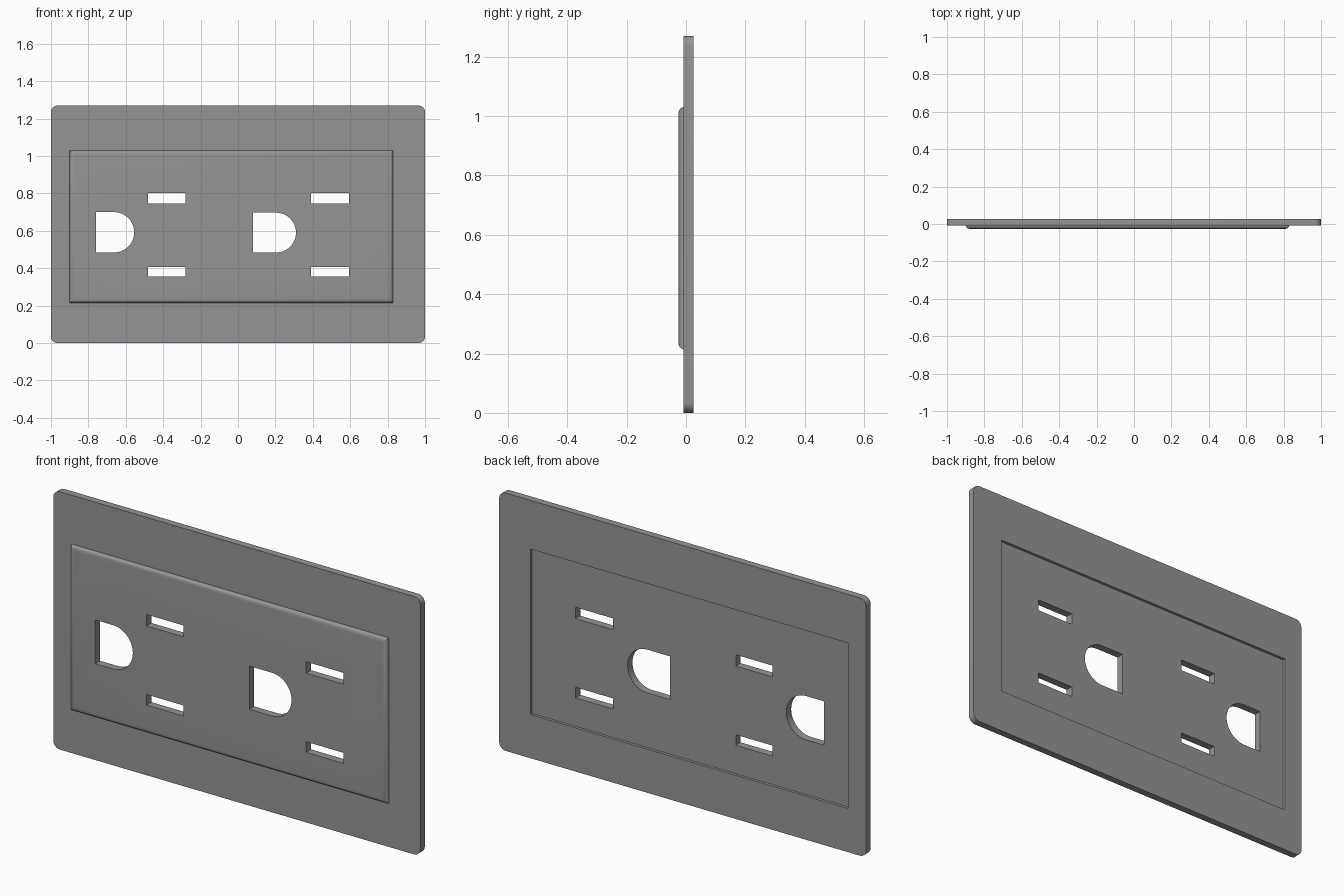
import bpy, bmesh
from math import pi, cos, sin

cube = bpy.data.objects.get("Cube")
if cube:
    bpy.data.objects.remove(cube, do_unlink=True)

grey = bpy.data.materials.new("plain_grey")
grey.use_nodes = True
COLOUR = (0.3, 0.3, 0.3, 1)
grey.diffuse_color = COLOUR
grey.node_tree.nodes["Principled BSDF"].inputs["Base Color"].default_value = COLOUR


def loft(name, rings):
    """Closed solid through (y, outline) rings, front to back."""
    bm = bmesh.new()
    loops = [[bm.verts.new((x, y, z)) for x, z in pts] for y, pts in rings]
    for a, b in zip(loops, loops[1:]):
        for i in range(len(a)):
            j = (i + 1) % len(a)
            bm.faces.new((a[i], a[j], b[j], b[i]))
    bm.faces.new(loops[0])
    bm.faces.new(loops[-1][::-1])
    bmesh.ops.recalc_face_normals(bm, faces=bm.faces[:])
    mesh = bpy.data.meshes.new(name)
    bm.to_mesh(mesh)
    bm.free()
    mesh.materials.append(grey)
    obj = bpy.data.objects.new(name, mesh)
    bpy.context.collection.objects.link(obj)
    return obj


def arc(cx, cz, r, start, end, steps):
    angles = [start + (end - start) * i / steps for i in range(steps + 1)]
    return [(cx + r * cos(a), cz + r * sin(a)) for a in angles]


def rect(x0, x1, z0, z1, inset=0):
    x0, x1, z0, z1 = x0 + inset, x1 - inset, z0 + inset, z1 - inset
    return [(x0, z0), (x1, z0), (x1, z1), (x0, z1)]


def rounded_rect(x0, x1, z0, z1, r):
    corners = [(x1 - r, z1 - r), (x0 + r, z1 - r), (x0 + r, z0 + r), (x1 - r, z0 + r)]
    return [p for k, (x, z) in enumerate(corners)
            for p in arc(x, z, r, k * pi / 2, (k + 1) * pi / 2, 6)]


def d_shape(x0, x1, z0, z1):
    r = (z1 - z0) / 2
    return [(x0, z1), (x0, z0)] + arc(x1 - r, z0 + r, r, -pi / 2, pi / 2, 24)


def cut(obj, outlines):
    """Cut straight holes through the object, then drop the cutters."""
    cutters = [loft("cutter", [(-0.2, o), (0.2, o)]) for o in outlines]
    for c in cutters:
        c.hide_render = True
        mod = obj.modifiers.new("hole", 'BOOLEAN')
        mod.operation, mod.solver, mod.object = 'DIFFERENCE', 'EXACT', c
    bpy.context.view_layer.update()
    graph = bpy.context.evaluated_depsgraph_get()
    mesh = bpy.data.meshes.new_from_object(obj.evaluated_get(graph))
    obj.modifiers.clear()
    obj.data = mesh
    for c in cutters:
        bpy.data.objects.remove(c, do_unlink=True)


FRONT, BACK, STEP = -0.026, 0.026, -0.009
PANEL = (-0.9, 0.83, 0.215, 1.03)

# Flat surround with rounded corners and a rectangular opening
outline = rounded_rect(-1, 1, 0, 1.27, 0.035)
surround = loft("wall_plate", [(STEP, outline), (BACK, outline)])
cut(surround, [rect(*PANEL)])

# Raised panel with rounded front edges, recessed at the back
depth, width = STEP - FRONT, 0.024
rings = []
for i in range(7):
    a = i / 6 * pi / 2
    rings.append((STEP - depth * cos(a), rect(*PANEL, inset=width * (1 - sin(a)))))
rings.append((0.012, rect(*PANEL)))
panel = loft("socket_panel", rings)

# Ground holes and blade slots
holes = [d_shape(-0.76, -0.555, 0.484, 0.7), d_shape(0.08, 0.31, 0.484, 0.697)]
for x0, x1 in ((-0.48, -0.28), (0.39, 0.593)):
    for z0, z1 in ((0.355, 0.407), (0.745, 0.801)):
        holes.append(rect(x0, x1, z0, z1))
cut(panel, holes)

# Smooth the rounded edges only
bpy.ops.object.select_all(action='DESELECT')
for obj in (surround, panel):
    obj.select_set(True)
    bpy.context.view_layer.objects.active = obj
bpy.ops.object.shade_smooth_by_angle(angle=pi / 6)
